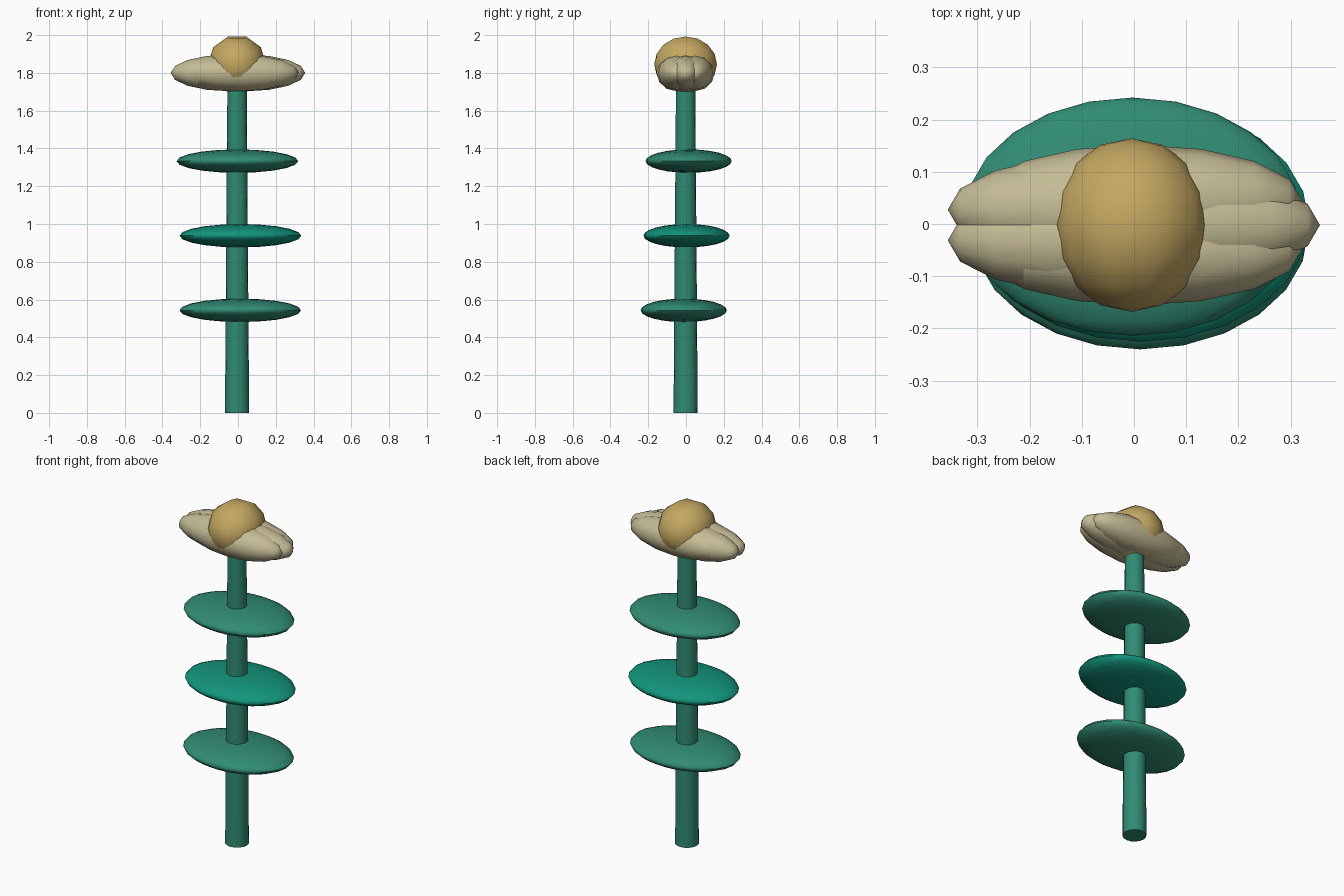
import bpy, math
from mathutils import Matrix

if "Cube" in bpy.data.objects:
    bpy.data.objects.remove(bpy.data.objects["Cube"])


def material(name, rgb):
    m = bpy.data.materials.new(name)
    m.diffuse_color = (*rgb, 1)
    m.use_nodes = True
    m.node_tree.nodes["Principled BSDF"].inputs["Base Color"].default_value = m.diffuse_color
    return m


GREEN = material("leaf_green", (0.03, 0.26, 0.17))
BRIGHT = material("bright_green", (0.006, 0.30, 0.20))
CREAM = material("cream", (0.55, 0.50, 0.30))
GOLD = material("gold", (0.55, 0.39, 0.12))
CX, CY = -0.005, -0.002   # stem axis


def finish(name, mat):
    ob = bpy.context.object
    ob.name = name
    ob.data.materials.append(mat)
    bpy.ops.object.shade_smooth_by_angle(angle=math.radians(50))
    return ob


def ellipsoid(name, mat, centre, radii, segs, rings, pole):
    """Squashed sphere whose pole lies along the x or y axis."""
    bpy.ops.mesh.primitive_uv_sphere_add(segments=segs, ring_count=rings, radius=1)
    ob = bpy.context.object
    if pole == "x":
        rot = Matrix.Rotation(math.pi / 2, 4, "Y")
    else:
        rot = Matrix.Rotation(math.pi / 2, 4, "X") @ Matrix.Rotation(math.pi / 2, 4, "Z")
    ob.data.transform(Matrix.Translation(centre) @ Matrix.Diagonal((*radii, 1)) @ rot)
    return finish(name, mat)


# Tapered stem
bpy.ops.mesh.primitive_cone_add(vertices=16, radius1=0.064, radius2=0.051,
                                depth=1.75, location=(CX, CY, 0.875))
finish("stem", GREEN)

# Three leaf discs, each slightly off the stem axis
for name, mat, c in (("lower_leaf", GREEN, (0.012, -0.012, 0.543)),
                     ("middle_leaf", BRIGHT, (0.013, 0.003, 0.938)),
                     ("upper_leaf", GREEN, (-0.003, 0.014, 1.333))):
    ellipsoid(name, mat, c, (0.322, 0.228, 0.062), 20, 12, "y")

# Five overlapping petals set around a small circle
for i in range(5):
    a = math.tau * i / 5
    c = (CX + 0.05 * math.cos(a), CY + 0.05 * math.sin(a), 1.8)
    ellipsoid(f"petal_{i + 1}", CREAM, c, (0.311, 0.106, 0.097), 12, 8, "x")

# Flower centre
ellipsoid("flower_centre", GOLD, (CX, CY, 1.845), (0.155, 0.166, 0.155), 10, 8, "y")
